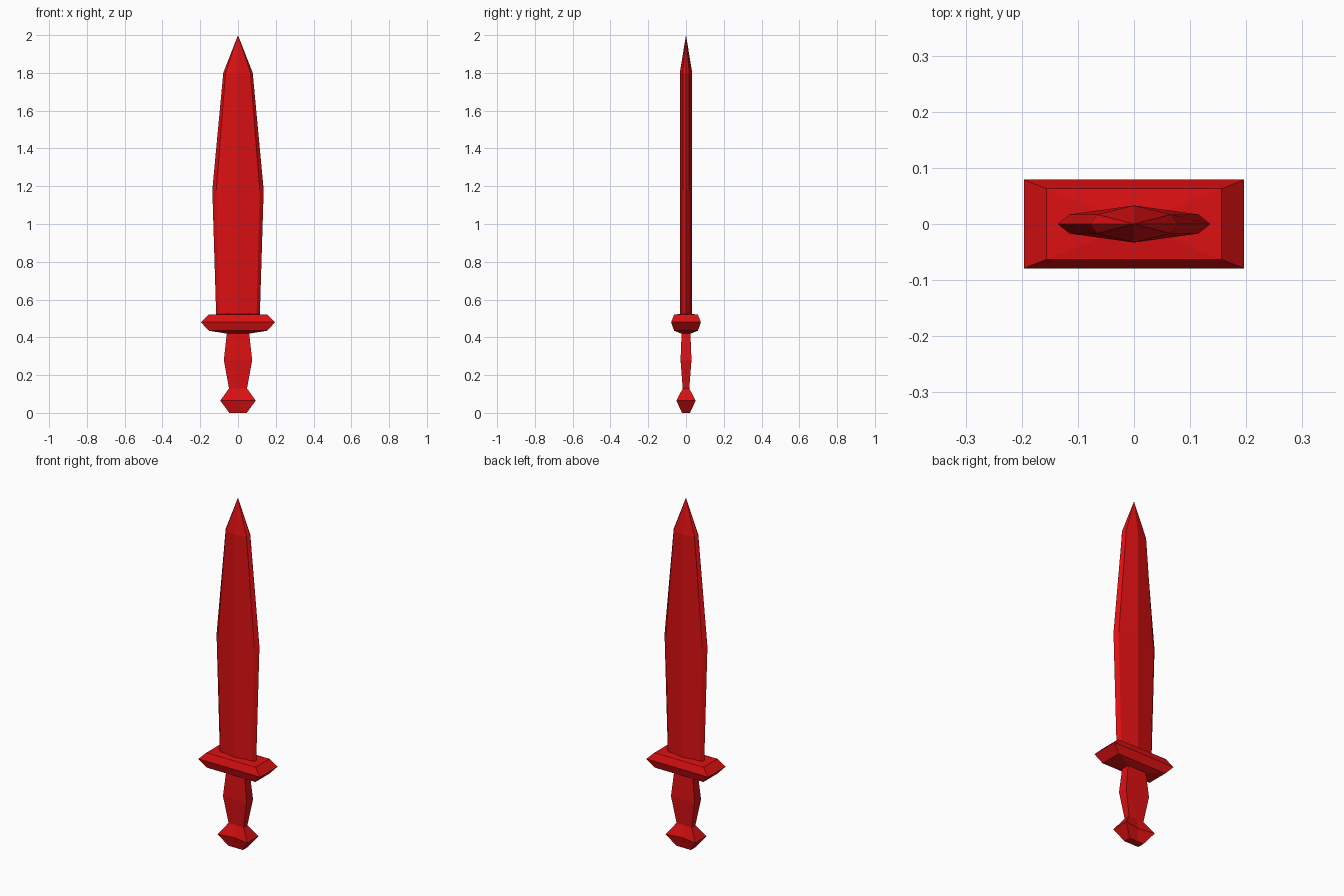
import bpy
import bmesh

cube = bpy.data.objects.get("Cube")
if cube:
    bpy.data.objects.remove(cube)

RED = (0.72, 0.005, 0.006, 1)
red = bpy.data.materials.new("red")
red.use_nodes = True
red.diffuse_color = RED
red.node_tree.nodes["Principled BSDF"].inputs["Base Color"].default_value = RED


def loft(name, rings, tip=None):
    """Skin (z, outline) rings from bottom to top, closed by caps or a tip point."""
    bm = bmesh.new()
    loops = [[bm.verts.new((x, y, z)) for x, y in outline] for z, outline in rings]
    n = len(loops[0])
    for low, high in zip(loops, loops[1:]):
        for i in range(n):
            j = (i + 1) % n
            bm.faces.new((low[i], low[j], high[j], high[i]))
    bm.faces.new(loops[0][::-1])
    if tip is None:
        bm.faces.new(loops[-1])
    else:
        top = bm.verts.new((0, 0, tip))
        for i in range(n):
            bm.faces.new((loops[-1][i], loops[-1][(i + 1) % n], top))
    bmesh.ops.recalc_face_normals(bm, faces=bm.faces)
    mesh = bpy.data.meshes.new(name)
    bm.to_mesh(mesh)
    bm.free()
    mesh.materials.append(red)
    obj = bpy.data.objects.new(name, mesh)
    bpy.context.collection.objects.link(obj)
    return obj


def box(x, y, mid=None):
    """Rectangle with a middle point on its front and back, pulled in if mid is given."""
    m = y if mid is None else mid
    return [(-x, -y), (0, -m), (x, -y), (x, y), (0, m), (-x, y)]


def blade_section(edge, bevel):
    """Flattened diamond with a central ridge and ground cutting edges."""
    ridge, shoulder = 0.033, 0.017
    return [(-edge, 0), (-bevel, -shoulder), (0, -ridge), (bevel, -shoulder),
            (edge, 0), (bevel, shoulder), (0, ridge), (-bevel, shoulder)]


# Leaf-shaped blade, widest in the middle
loft("blade", [(0.50, blade_section(0.115, 0.098)),
               (1.18, blade_section(0.136, 0.115)),
               (1.80, blade_section(0.078, 0.066))], tip=2.0)

# Crossguard with bevelled rim
loft("guard", [(0.42, box(0.06, 0.025)), (0.435, box(0.155, 0.063)),
               (0.48, box(0.196, 0.079)), (0.52, box(0.156, 0.063))], tip=0.528)

# Swelling grip
loft("grip", [(0.125, box(0.047, 0.017)), (0.28, box(0.075, 0.029)),
              (0.43, box(0.058, 0.023))])

# Flared pommel with a dent in front and back
loft("pommel", [(0, box(0.046, 0.021)), (0.065, box(0.094, 0.051, 0.036)),
                (0.13, box(0.047, 0.017))])
